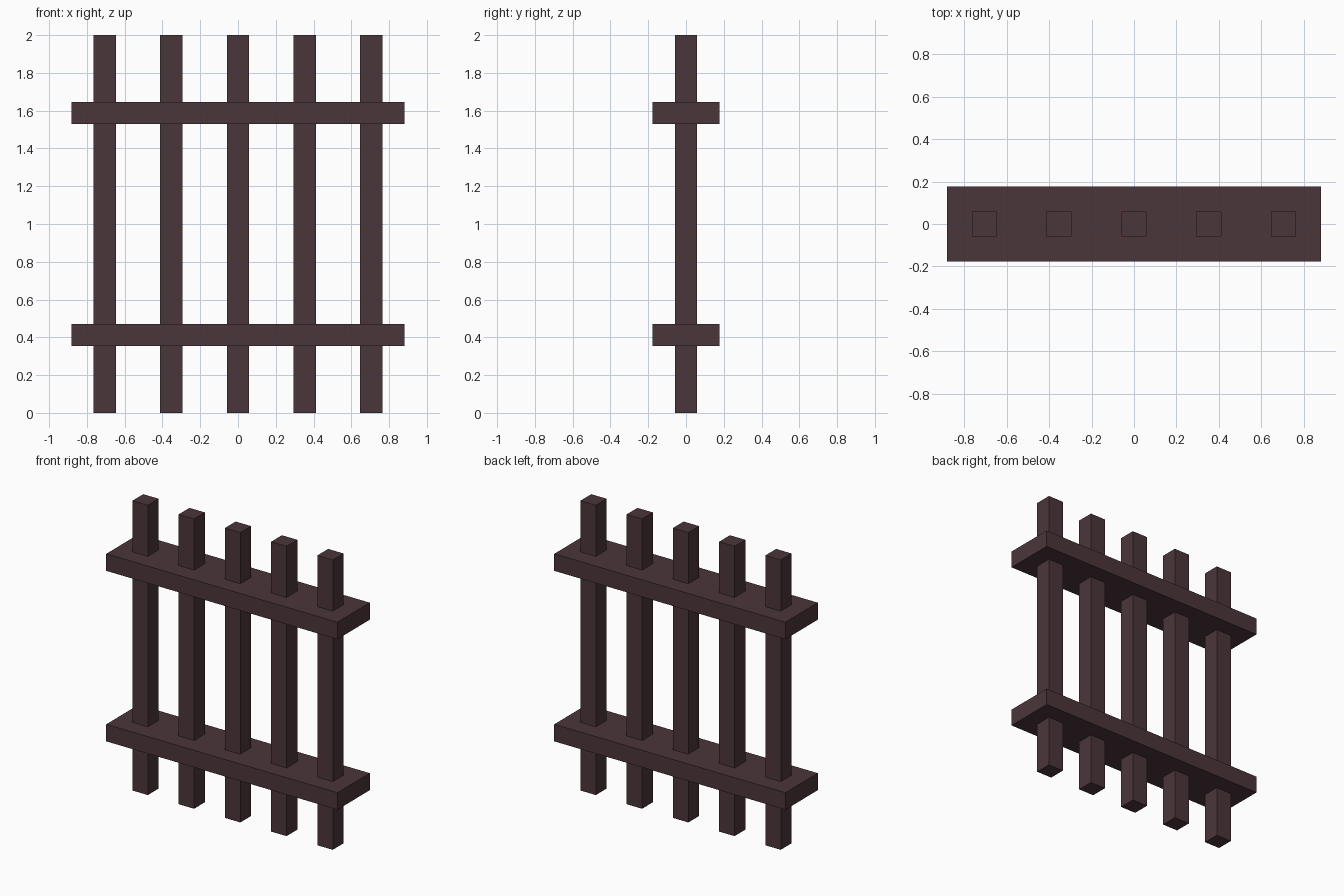
import bpy

if "Cube" in bpy.data.objects:
    bpy.data.objects.remove(bpy.data.objects["Cube"])

U = 2 / 17  # one grid unit of the blocky design

wood = bpy.data.materials.new("dark brown wood")
wood.diffuse_color = (0.0704, 0.0369, 0.0423, 1)
wood.use_nodes = True
wood.node_tree.nodes["Principled BSDF"].inputs["Base Color"].default_value = wood.diffuse_color


def box(name, center, size):
    bpy.ops.mesh.primitive_cube_add(size=1, location=center)
    ob = bpy.context.object
    ob.name = name
    ob.scale = size
    bpy.ops.object.transform_apply(location=False, rotation=False, scale=True)
    ob.data.materials.append(wood)
    return ob


# Five upright posts
for i in range(-2, 3):
    box(f"post_{i + 3}", (i * 3 * U, 0, 8.5 * U), (U, U, 17 * U))

# Two wide flat rails
for name, z in (("lower_rail", 3.5), ("upper_rail", 13.5)):
    box(name, (0, 0, z * U), (15 * U, 3 * U, U))
